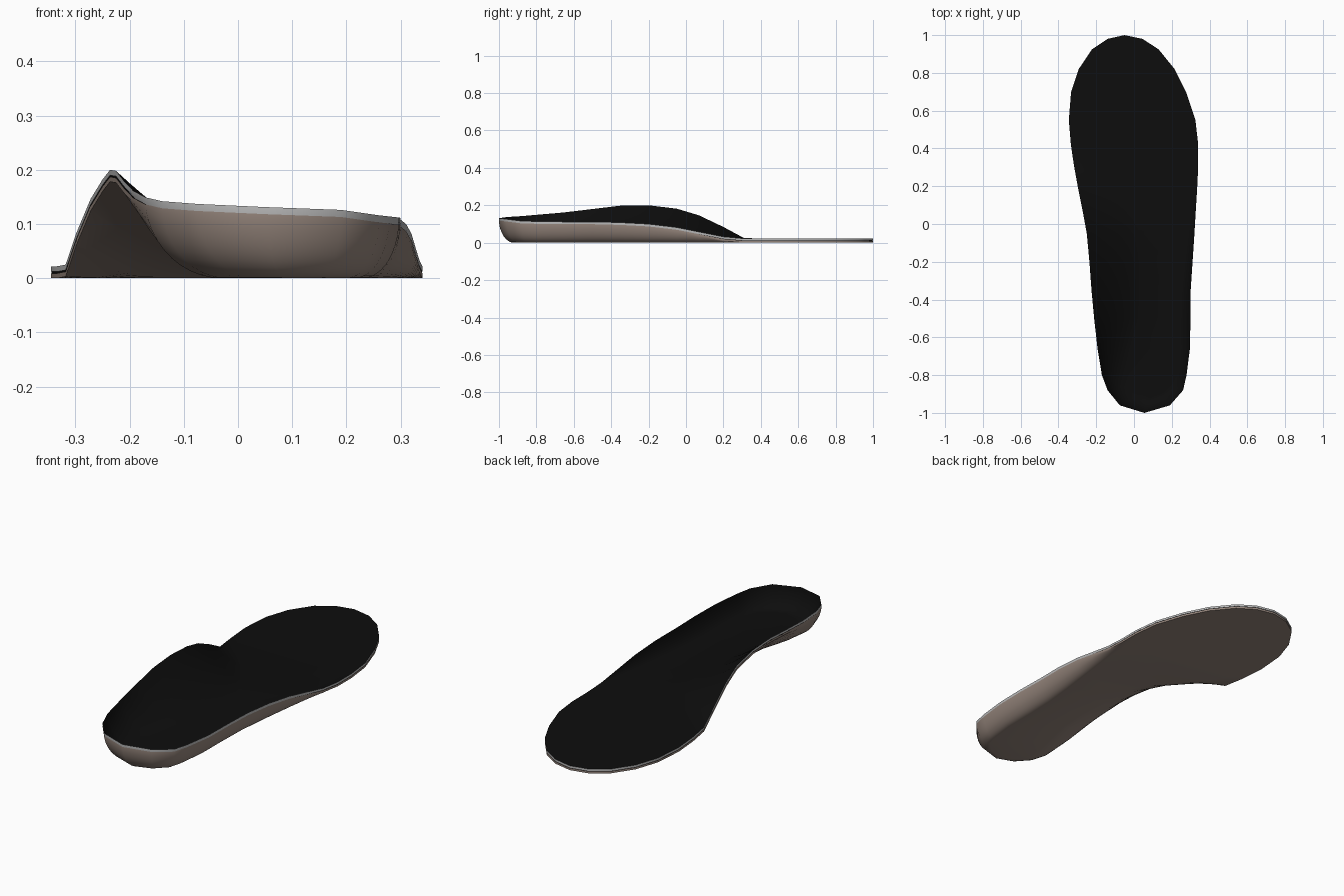
import bpy, bmesh, math

if "Cube" in bpy.data.objects:
    bpy.data.objects.remove(bpy.data.objects["Cube"])

# Stations: y, left x, right x, left lift, right lift, flat sole left x, flat sole right x
ROWS = [
    (-.96, -.075, .19, .115, .104, .03, .15),
    (-.88, -.14, .26, .120, .094, -.02, .20),
    (-.80, -.17, .278, .127, .092, -.03, .215),
    (-.66, -.193, .296, .139, .090, -.01, .23),
    (-.50, -.211, .299, .158, .090, .03, .23),
    (-.35, -.225, .30, .176, .086, .04, .235),
    (-.20, -.236, .31, .178, .078, .04, .25),
    (-.05, -.25, .32, .160, .060, .03, .27),
    (.07, -.272, .327, .124, .036, -.02, .285),
    (.20, -.298, .335, .062, .010, -.12, .30),
    (.31, -.318, .34, .003, 0, -.22, .31),
    (.42, -.334, .34, 0, 0, -.30, .31),
    (.55, -.345, .325, 0, 0, -.31, .29),
    (.70, -.333, .275, 0, 0, -.30, .24),
    (.82, -.293, .215, 0, 0, -.26, .18),
    (.925, -.222, .13, 0, 0, -.18, .09),
    (.98, -.14, .045, 0, 0, -.11, .01),
]
RINGS = 10


def sole_y(y):
    # pull the heel end of the flat sole inward
    return y if y > -.8 else -.8 + (y + .8) * .6


# Closed loop of (rim x, rim y, lift, sole x, sole y, bowl weight)
heel = (.055, -1, .109, .085, sole_y(-1), 1)
toe = (-.05, 1, 0, -.05, .98, 1)
right = [(r[2], r[0], r[4], r[6], sole_y(r[0]), 1) for r in ROWS]
left = [(r[1], r[0], r[3], r[5], sole_y(r[0]),
         min(1, max(.1, (-.4 - r[0]) / .4))) for r in ROWS]
LOOP = [heel] + right + [toe] + left[::-1]
N, K = len(LOOP), len(ROWS)


def ring_point(p, k):
    # bowl-shaped wall at the heel, straighter ramp under the arch
    s = k / RINGS
    a = s * math.radians(80)
    sx = math.sin(a) / math.sin(math.radians(80))
    bowl = (1 - math.cos(a)) / (1 - math.cos(math.radians(80)))
    w = p[5]
    t = w * sx + (1 - w) * s
    h = w * bowl + (1 - w) * s ** 1.25
    return p[3] + (p[0] - p[3]) * t, p[4] + (p[1] - p[4]) * t, p[2] * h


def material(name, rgb):
    m = bpy.data.materials.new(name)
    m.diffuse_color = (*rgb, 1)
    m.use_nodes = True
    m.node_tree.nodes["Principled BSDF"].inputs["Base Color"].default_value = m.diffuse_color
    return m


def layer(name, z0, z1, mats, inset=1.0):
    bm = bmesh.new()

    def sheet(z, flip, mat):
        rings = []
        for k in range(RINGS + 1):
            pts = [ring_point(p, k) for p in LOOP]
            rings.append([bm.verts.new((x * inset, y * inset, h + z)) for x, y, h in pts])

        def face(vs):
            f = bm.faces.new(vs[::-1] if flip else vs)
            f.material_index = mat
        # wall rings
        for a, b in zip(rings, rings[1:]):
            for i in range(N):
                j = (i + 1) % N
                face([a[i], b[i], b[j], a[j]])
        # flat middle
        c = rings[0]
        for i in range(1, K):
            face([c[N - i], c[i], c[i + 1], c[N - i - 1]])
        face([c[0], c[1], c[N - 1]])
        face([c[K], c[K + 1], c[K + 2]])
        return rings[-1]

    low = sheet(z0, True, 0)
    top = sheet(z1, False, len(mats) - 1)
    # edge band
    for i in range(N):
        j = (i + 1) % N
        bm.faces.new([low[i], low[j], top[j], top[i]])
    me = bpy.data.meshes.new(name)
    bm.to_mesh(me)
    bm.free()
    for m in mats:
        me.materials.append(m)
    ob = bpy.data.objects.new(name, me)
    bpy.context.collection.objects.link(ob)
    bpy.ops.object.select_all(action='DESELECT')
    ob.select_set(True)
    bpy.context.view_layer.objects.active = ob
    bpy.ops.object.shade_smooth_by_angle(angle=math.radians(35))
    return ob


beige = material("beige_foam", (.30, .235, .20))
black = material("black_fabric", (.004, .004, .004))
grey = material("grey_foam", (.5, .5, .5))

layer("support_shell", 0, .009, [beige])
layer("glue_layer", .009, .012, [black], .998)
layer("top_cover", .012, .022, [grey, black])
